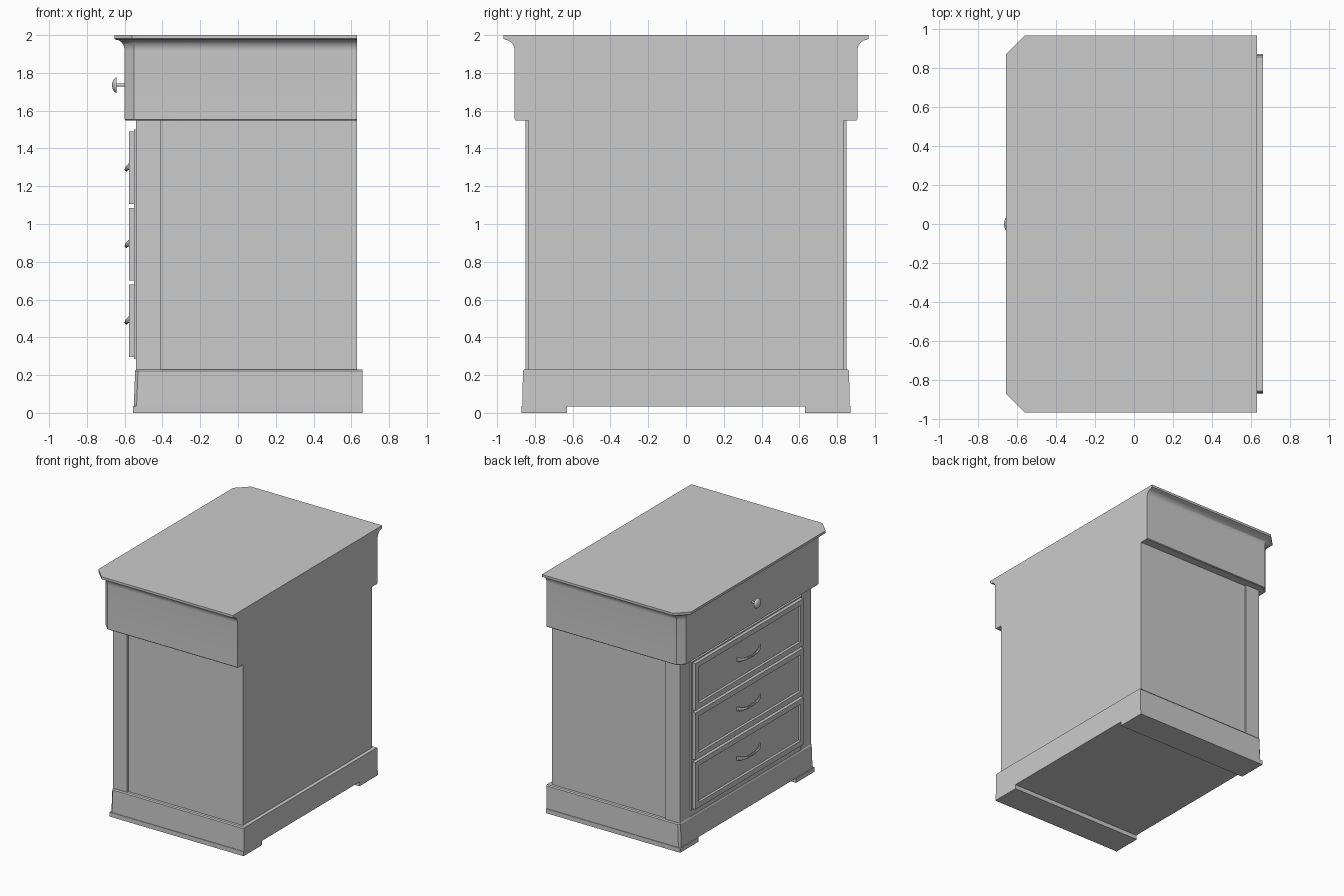
import bpy, bmesh, math

cube = bpy.data.objects.get("Cube")
if cube:
    bpy.data.objects.remove(cube, do_unlink=True)

grey = bpy.data.materials.new("plain grey")
grey.use_nodes = True
grey.diffuse_color = (0.6, 0.6, 0.6, 1)
grey.node_tree.nodes["Principled BSDF"].inputs["Base Color"].default_value = (0.6, 0.6, 0.6, 1)


def finish(name, bm, smooth=False):
    """Turn a bmesh into a named object."""
    bmesh.ops.recalc_face_normals(bm, faces=bm.faces)
    mesh = bpy.data.meshes.new(name)
    bm.to_mesh(mesh)
    bm.free()
    mesh.materials.append(grey)
    obj = bpy.data.objects.new(name, mesh)
    bpy.context.collection.objects.link(obj)
    if smooth:
        bpy.ops.object.select_all(action='DESELECT')
        obj.select_set(True)
        bpy.context.view_layer.objects.active = obj
        bpy.ops.object.shade_smooth_by_angle(angle=math.radians(35))
    return obj


def loft(name, back, layers, smooth=False):
    """Stack footprints (drawer-side x, half width, corner cut, z) with cut corners."""
    bm = bmesh.new()
    rings = []
    for x, w, c, z in layers:
        outline = [(back, -w), (back, w), (x + c, w), (x, w - c), (x, c - w), (x + c, -w)]
        rings.append([bm.verts.new((px, py, z)) for px, py in outline])
    for low, high in zip(rings, rings[1:]):
        for i in range(6):
            j = (i + 1) % 6
            bm.faces.new((low[i], low[j], high[j], high[i]))
    bm.faces.new(rings[0])
    bm.faces.new(rings[-1])
    return finish(name, bm, smooth)


def box_mesh(x0, x1, y0, y1, z0, z1):
    bm = bmesh.new()
    bmesh.ops.create_cube(bm, size=1)
    for v in bm.verts:
        v.co.x = x1 if v.co.x > 0 else x0
        v.co.y = y1 if v.co.y > 0 else y0
        v.co.z = z1 if v.co.z > 0 else z0
    return bm


def box(name, *size):
    return finish(name, box_mesh(*size))


# Plinth with a bevelled upper edge, standing on two runners
loft("plinth", 0.66, [(-0.552, 0.865, 0.015, 0.035), (-0.545, 0.864, 0.015, 0.21),
                      (-0.545, 0.864, 0.015, 0.222), (-0.54, 0.857, 0.015, 0.23)])
for side, label in ((1, "left"), (-1, "right")):
    inner, outer = sorted((side * 0.63, side * 0.87))
    box("plinth_runner_" + label, -0.556, 0.66, inner, outer, 0, 0.036)

# Carcass with proud corner stiles
box("carcass", -0.535, 0.63, -0.835, 0.835, 0.22, 1.56)
for side, label in ((1, "left"), (-1, "right")):
    inner, outer = sorted((side * 0.72, side * 0.85))
    box("corner_stile_" + label, -0.54, -0.41, inner, outer, 0.22, 1.56)
box("drawer_frame", -0.55, -0.53, -0.715, 0.715, 0.285, 1.5)

# Upper drawer case flowing into the coved top
cove = []
for i in range(9):
    a = math.radians(90 * i / 8)
    out, up = 1 - math.cos(a), math.sin(a)
    cove.append((-0.6 - 0.045 * out, 0.907 + 0.05 * out, 0.05 + 0.035 * out, 1.915 + 0.06 * up))
loft("upper_case_and_top", 0.63,
     [(-0.594, 0.901, 0.05, 1.547), (-0.6, 0.907, 0.05, 1.553)] + cove +
     [(-0.655, 0.967, 0.095, 1.981), (-0.655, 0.967, 0.095, 2.0)], smooth=True)


# Drawer fronts with sunken panels, each with a drooping bow handle
def drawer(number, z0, z1):
    bm = box_mesh(-0.577, -0.545, -0.7, 0.7, z0, z1)
    bm.normal_update()
    front = [min(bm.faces, key=lambda f: f.normal.x)]
    bmesh.ops.inset_region(bm, faces=front, thickness=0.06)
    bmesh.ops.inset_region(bm, faces=front, thickness=0.012, depth=-0.012)
    finish(f"drawer_front_{number}", bm)

    mid = (z0 + z1) / 2 + 0.012
    bm = bmesh.new()
    rings = []
    for i in range(17):
        t = i / 8 - 1
        bow = 1 - t ** 4
        thick = 0.009 + 0.012 * abs(t) ** 3 * (1 if abs(t) < 1 else 0.6)
        cx, cz = -0.567 - 0.024 * bow, mid - 0.022 * (1 - t * t)
        rings.append([bm.verts.new((cx + 0.009 * math.cos(k * math.tau / 10), 0.15 * t,
                                    cz + thick * math.sin(k * math.tau / 10))) for k in range(10)])
    for a, b in zip(rings, rings[1:]):
        for k in range(10):
            n = (k + 1) % 10
            bm.faces.new((a[k], a[n], b[n], b[k]))
    bm.faces.new(rings[0])
    bm.faces.new(rings[-1])
    finish(f"drawer_handle_{number}", bm, smooth=True)


for number, (z0, z1) in enumerate(((0.295, 0.68), (0.7, 1.085), (1.105, 1.49)), 1):
    drawer(number, z0, z1)

# Turned mushroom knob: profile of (x, radius)
bm = bmesh.new()
profile = [(-0.59, 0.008), (-0.644, 0.008), (-0.643, 0.041), (-0.65, 0.039),
           (-0.658, 0.031), (-0.664, 0.018), (-0.667, 0)]
verts = [bm.verts.new((x, 0, 1.735 + r)) for x, r in profile]
edges = [bm.edges.new(pair) for pair in zip(verts, verts[1:])]
bmesh.ops.spin(bm, geom=verts + edges, cent=(0, 0, 1.735), axis=(1, 0, 0),
               angle=math.tau, steps=20)
bmesh.ops.remove_doubles(bm, verts=bm.verts, dist=0.0005)
finish("upper_drawer_knob", bm, smooth=True)
